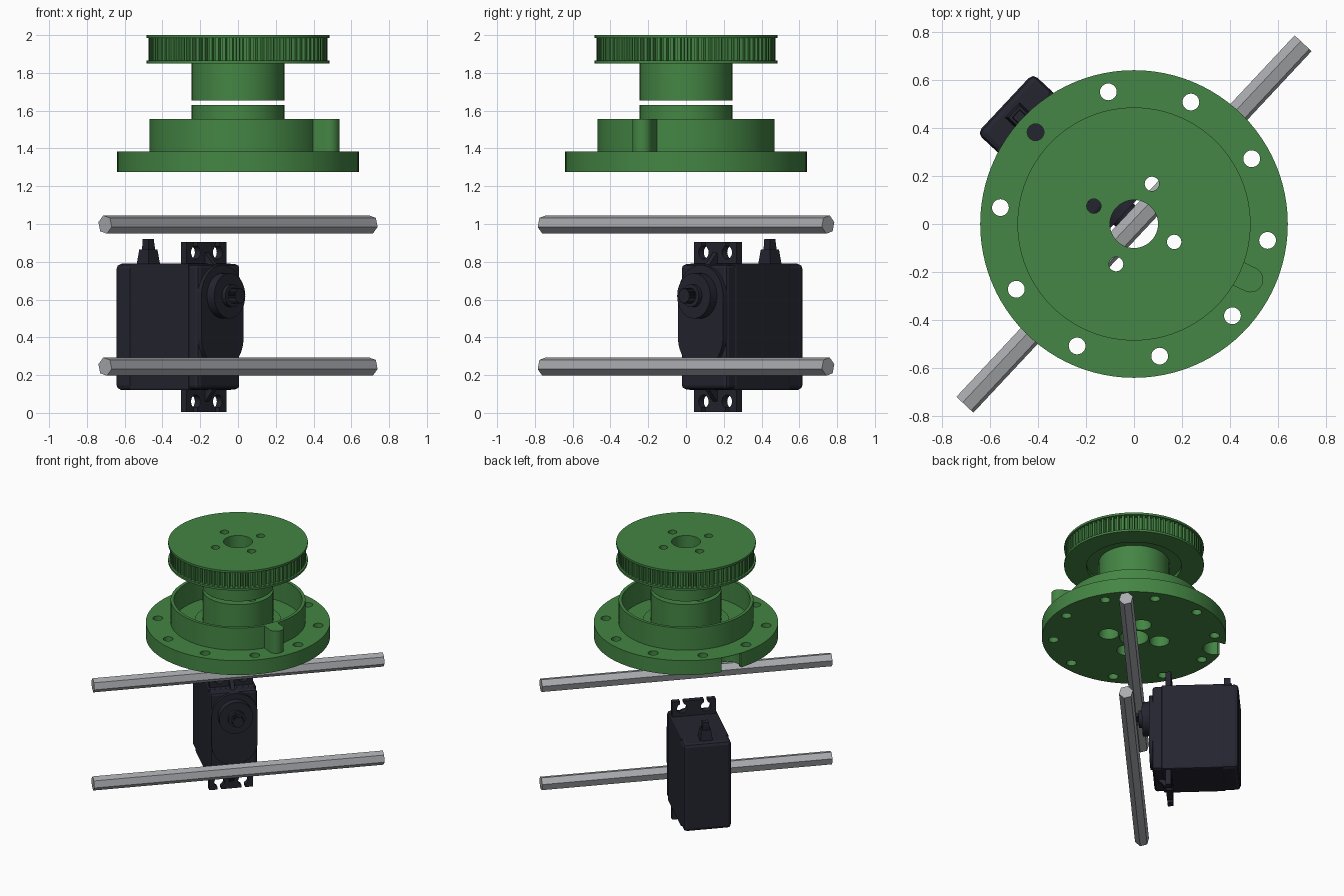
import bpy, bmesh, math
from mathutils import Matrix, Vector

if "Cube" in bpy.data.objects:
    bpy.data.objects.remove(bpy.data.objects["Cube"])


def material(name, rgb):
    m = bpy.data.materials.new(name)
    m.diffuse_color = (*rgb, 1)
    m.use_nodes = True
    m.node_tree.nodes["Principled BSDF"].inputs["Base Color"].default_value = m.diffuse_color
    return m


GREEN = material("green plastic", (0.058, 0.235, 0.058))
STEEL = material("grey steel", (0.40, 0.41, 0.43))
BLACK = material("dark blue black", (0.018, 0.018, 0.030))


def finish(name, bm, mat, smooth=True):
    bmesh.ops.recalc_face_normals(bm, faces=bm.faces)
    me = bpy.data.meshes.new(name)
    bm.to_mesh(me)
    bm.free()
    ob = bpy.data.objects.new(name, me)
    bpy.context.collection.objects.link(ob)
    if mat:
        me.materials.append(mat)
    if smooth:
        select(ob)
        bpy.ops.object.shade_smooth_by_angle(angle=math.radians(30))
    return ob


def select(ob):
    bpy.ops.object.select_all(action='DESELECT')
    ob.select_set(True)
    bpy.context.view_layer.objects.active = ob


def lathe(name, profile, mat, seg=96):
    """Revolve a closed (radius, height) loop about z."""
    bm = bmesh.new()
    rings = []
    for i in range(seg):
        a = 2 * math.pi * i / seg
        rings.append([bm.verts.new((r * math.cos(a), r * math.sin(a), z)) for r, z in profile])
    n = len(profile)
    for i in range(seg):
        p, q = rings[i], rings[(i + 1) % seg]
        for j in range(n):
            k = (j + 1) % n
            bm.faces.new((p[j], q[j], q[k], p[k]))
    return finish(name, bm, mat)


def prism(name, outline, lo, hi, mat, matrix=Matrix(), smooth=True):
    """Extrude a 2D outline from height lo to hi, then place it."""
    bm = bmesh.new()
    bot = [bm.verts.new(matrix @ Vector((x, y, lo))) for x, y in outline]
    top = [bm.verts.new(matrix @ Vector((x, y, hi))) for x, y in outline]
    bm.faces.new(bot[::-1])
    bm.faces.new(top)
    for i in range(len(outline)):
        k = (i + 1) % len(outline)
        bm.faces.new((bot[i], bot[k], top[k], top[i]))
    return finish(name, bm, mat, smooth)


def arc(cx, cy, r, a0=0, a1=360, n=32):
    """Arc points in degrees; a full circle leaves out the repeated end."""
    steps = n if a1 - a0 == 360 else n - 1
    return [(cx + r * math.cos(math.radians(a0 + (a1 - a0) * i / steps)),
             cy + r * math.sin(math.radians(a0 + (a1 - a0) * i / steps))) for i in range(n)]


def polar(r, deg):
    return r * math.cos(math.radians(deg)), r * math.sin(math.radians(deg))


def cut(ob, cutters):
    select(ob)
    for c in cutters:
        c.hide_render = True
        m = ob.modifiers.new("cut", 'BOOLEAN')
        m.operation, m.solver, m.object = 'DIFFERENCE', 'EXACT', c
        bpy.ops.object.modifier_apply(modifier=m.name)
        bpy.data.objects.remove(c)
    select(ob)
    bpy.ops.object.shade_smooth_by_angle(angle=math.radians(30))


def holes(radius, ring, first, count, lo, hi):
    return [prism("hole_cutter", arc(*polar(ring, first + 360 / count * i), radius, n=24), lo, hi, None)
            for i in range(count)]


# Pulley: flanges, hub with bore, toothed rim
pulley = lathe("pulley_hub", [(0.10, 1.655), (0.245, 1.655), (0.245, 1.875), (0.33, 1.875), (0.33, 1.85),
                              (0.485, 1.85), (0.485, 1.866), (0.445, 1.866), (0.445, 1.984),
                              (0.485, 1.984), (0.485, 2.0), (0.10, 2.0)], GREEN)
cut(pulley, holes(0.03, 0.183, 66, 4, 1.6, 2.1))
TEETH = 80
for i in range(TEETH):
    a = 360 / TEETH * i
    prism("pulley_tooth", [(0.44, -0.012), (0.473, -0.008), (0.473, 0.008), (0.44, 0.012)], 1.864, 1.986,
          GREEN, Matrix.Rotation(math.radians(a), 4, 'Z'), False)

# Base: bolt flange, thin cup wall and central post
base = lathe("base_housing", [(0.10, 1.275), (0.64, 1.275), (0.64, 1.385), (0.468, 1.385), (0.468, 1.555),
                              (0.445, 1.555), (0.445, 1.385), (0.30, 1.385), (0.30, 1.40), (0.245, 1.40),
                              (0.245, 1.63), (0.10, 1.63)], GREEN)
notch = prism("notch_cutter", arc(0.585, 0, 0.087, 90, 270, 24) + [(0.62, -0.075), (0.70, -0.10),
              (0.70, 0.10), (0.62, 0.075)], 1.2, 1.383, None, Matrix.Rotation(math.radians(154.7), 4, 'Z'))
cut(base, holes(0.035, 0.56, 101, 10, 1.2, 1.45) + holes(0.03, 0.183, 66, 4, 1.2, 1.7)
    + holes(0.07, 0.183, 66, 4, 1.2, 1.36) + [notch])

# Stop lug on the side of the cup
prism("stop_lug", [(0.45, -0.053)] + arc(0.537, 0, 0.053, -90, 90, 17) + [(0.45, 0.053)], 1.38, 1.555,
      GREEN, Matrix.Rotation(math.radians(-25.5), 4, 'Z'))

# Two hexagonal shafts
ROD = math.radians(46.9)
for name, z in (("upper_hex_shaft", 0.997), ("lower_hex_shaft", 0.245)):
    frame = Matrix(((math.sin(-ROD), 0, math.cos(ROD), 0), (math.cos(ROD), 0, math.sin(ROD), 0),
                    (0, 1, 0, z), (0, 0, 0, 1)))
    prism(name, [polar(0.050, 15 + 60 * i) for i in range(6)], -1.03, 1.03, STEEL, frame, False)

# Servo frame: local x is the output axis, local y the width
SERVO = Matrix.Rotation(ROD - math.pi / 2, 4, 'Z')
# Outlines in (width, height) extruded along the output axis
FACE = SERVO @ Matrix(((0, 0, 1, 0), (1, 0, 0, 0), (0, 1, 0, 0), (0, 0, 0, 1)))


def block(name, s0, s1, half, z0, z1, bevel):
    ob = prism(name, [(-half, z0), (half, z0), (half, z1), (-half, z1)], s0, s1, BLACK, FACE, False)
    m = ob.modifiers.new("bevel", 'BEVEL')
    m.width, m.segments = bevel, 2
    select(ob)
    bpy.ops.object.modifier_apply(modifier="bevel")
    return ob


block("servo_rear_cover", -0.735, -0.60, 0.17, 0.12, 0.79, 0.026)
block("servo_case", -0.63, -0.20, 0.17, 0.12, 0.79, 0.008)
block("servo_front_cover", -0.23, -0.135, 0.166, 0.125, 0.787, 0.02)

# Raised gear housing, bearing boss and output spline
prism("servo_gear_housing", arc(0, 0.62, 0.163, 0, 180, 25) + arc(0, 0.40, 0.163, 180, 360.01, 25),
      -0.15, -0.112, BLACK, FACE)
prism("servo_boss", arc(0, 0.62, 0.12, n=40), -0.12, -0.06, BLACK, FACE)
prism("servo_collar", arc(0, 0.62, 0.06), -0.07, -0.035, BLACK, FACE)
prism("servo_spline", [polar(0.042 if i % 2 else 0.036, 7.5 * i) for i in range(48)], -0.04, 0.015,
      BLACK, FACE @ Matrix.Translation((0, 0.62, 0)), False)

# Mounting ears with open screw slots and a stiffening rib
for name, z0, z1, hz, tip in (("servo_upper_ear", 0.77, 0.905, 0.85, 0.93),
                              ("servo_lower_ear", 0.005, 0.14, 0.06, -0.02)):
    ear = prism(name, [(-0.155, z0), (0.155, z0), (0.155, z1), (-0.155, z1)], -0.267, -0.227, BLACK, FACE)
    cutters = []
    for y in (-0.085, 0.085):
        cutters.append(prism("ear_cutter", arc(y, hz, 0.036, n=20), -0.3, -0.2, None, FACE))
        cutters.append(prism("ear_cutter", [(y - 0.014, min(hz, tip)), (y + 0.014, min(hz, tip)),
                                            (y + 0.014, max(hz, tip)), (y - 0.014, max(hz, tip))],
                             -0.3, -0.2, None, FACE))
    cut(ear, cutters)
    root, end = (0.78, 0.85) if z0 > 0.5 else (0.13, 0.06)
    RIB = SERVO @ Matrix(((1, 0, 0, 0), (0, 0, 1, 0), (0, 1, 0, 0), (0, 0, 0, 1)))
    prism("servo_ear_rib", [(-0.24, root), (-0.16, root), (-0.225, end)], -0.015, 0.015, BLACK, RIB, False)

# Cable strain relief: stacked tapering collars
for z0, z1, h0, h1 in ((0.785, 0.865, 0.044, 0.034), (0.865, 0.88, 0.024, 0.024), (0.88, 0.92, 0.023, 0.021)):
    bm = bmesh.new()
    bmesh.ops.create_cone(bm, cap_ends=True, segments=4, radius1=h0 * math.sqrt(2), radius2=h1 * math.sqrt(2),
                          depth=z1 - z0, matrix=SERVO @ Matrix.Translation((-0.65, 0, (z0 + z1) / 2))
                          @ Matrix.Rotation(math.pi / 4, 4, 'Z'))
    finish("servo_cable_grommet", bm, BLACK, False)
